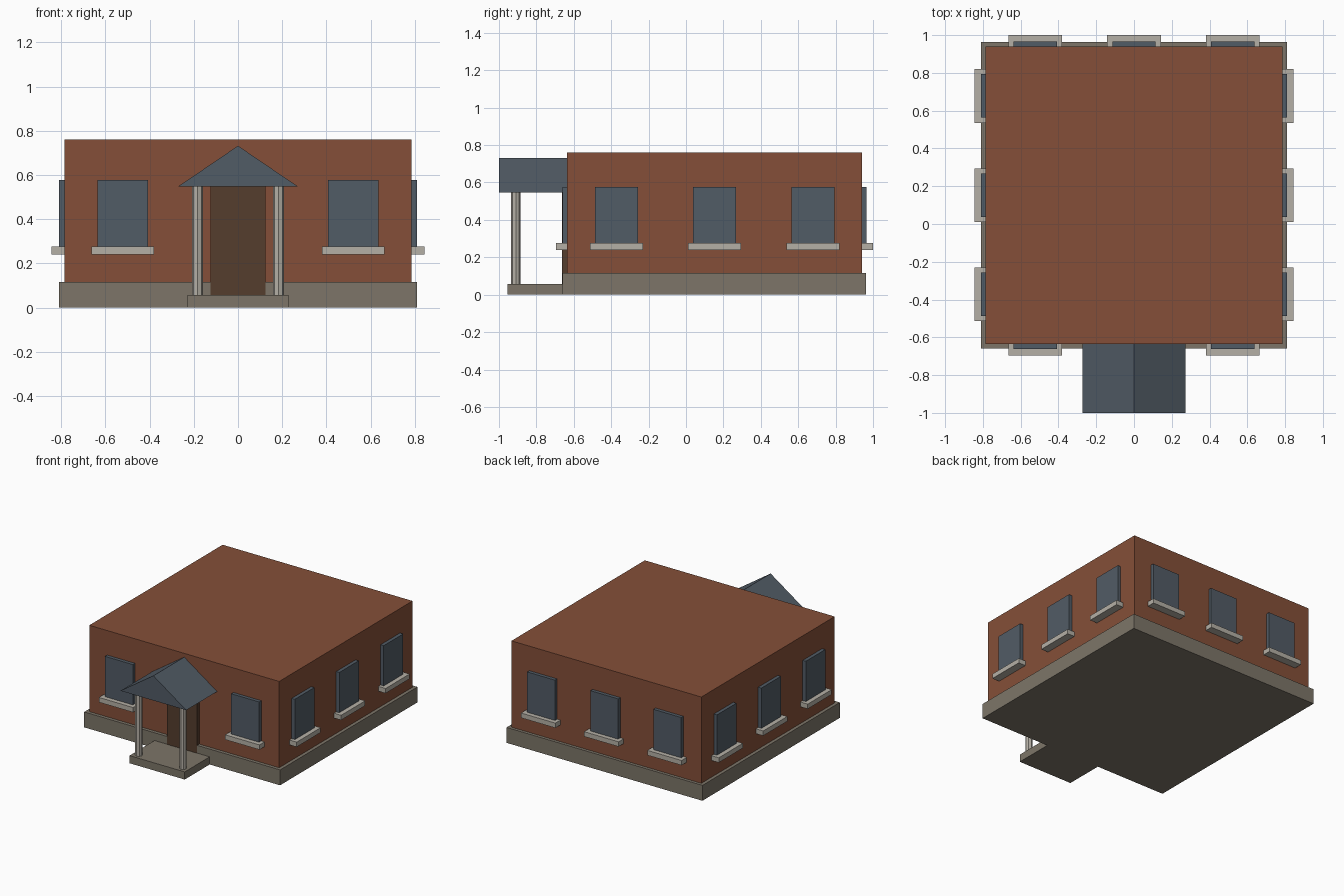
import bpy
import bmesh

cube = bpy.data.objects.get("Cube")
if cube:
    bpy.data.objects.remove(cube, do_unlink=True)


def material(name, color):
    linear = [((c + 0.055) / 1.055) ** 2.4 for c in color] + [1.0]
    mat = bpy.data.materials.new(name)
    mat.use_nodes = True
    mat.diffuse_color = linear
    mat.node_tree.nodes["Principled BSDF"].inputs["Base Color"].default_value = linear
    return mat


brick = material("brick", (0.52, 0.31, 0.22))
stone = material("foundation stone", (0.49, 0.46, 0.41))
slate = material("slate blue", (0.32, 0.36, 0.40))
trim = material("pale trim", (0.71, 0.69, 0.65))
wood = material("dark wood", (0.33, 0.24, 0.18))


def add_object(name, bm, mat):
    bmesh.ops.recalc_face_normals(bm, faces=bm.faces[:])
    mesh = bpy.data.meshes.new(name)
    bm.to_mesh(mesh)
    bm.free()
    mesh.materials.append(mat)
    obj = bpy.data.objects.new(name, mesh)
    bpy.context.collection.objects.link(obj)
    return obj


def box(name, x, y, z, mat):
    """Box from (min, max) pairs on each axis."""
    bm = bmesh.new()
    bmesh.ops.create_cube(bm, size=1)
    for v in bm.verts:
        v.co = [sum(r) / 2 + c * (r[1] - r[0]) for c, r in zip(v.co, (x, y, z))]
    return add_object(name, bm, mat)


def column(name, x, y, z, radius, mat):
    bm = bmesh.new()
    bmesh.ops.create_cone(bm, cap_ends=True, segments=8, radius1=radius,
                          radius2=radius, depth=z[1] - z[0])
    bmesh.ops.translate(bm, vec=(x, y, sum(z) / 2), verts=bm.verts[:])
    return add_object(name, bm, mat)


# Main building
WALL_X, FRONT, BACK = 0.785, -0.635, 0.94
box("foundation", (-0.81, 0.81), (-0.66, 0.963), (0, 0.115), stone)
box("brick_walls", (-WALL_X, WALL_X), (FRONT, BACK), (0.01, 0.76), brick)


# Windows and their sills: a panel standing proud of the wall
def window(name, along, wall, out, axis):
    for part, half, depth, z, mat in (
            ("window", 0.115, 0.026, (0.275, 0.577), slate),
            ("sill", 0.142, 0.06, (0.24, 0.276), trim)):
        span = (along - half, along + half)
        across = sorted((wall - 0.02 * out, wall + depth * out))
        x, y = (span, across) if axis == "x" else (across, span)
        box(f"{name}_{part}", x, y, z, mat)


for side, s in (("left", 1), ("right", -1)):
    window(f"front_{side}", 0.522 * s, FRONT, -1, "x")
    window(f"back_{side}", 0.522 * s, BACK, 1, "x")
    for place, y in (("front", -0.372), ("middle", 0.153), ("rear", 0.678)):
        window(f"{side}_{place}", y, WALL_X * s, s, "y")
window("back_middle", 0, BACK, 1, "x")

# Entrance porch
box("door", (-0.125, 0.125), (-0.662, -0.61), (0.057, 0.56), wood)
box("porch_step", (-0.228, 0.228), (-0.955, -0.64), (0, 0.057), stone)
for side, s in (("left", 1), ("right", -1)):
    column(f"{side}_porch_column", 0.183 * s, -0.91, (0.057, 0.55), 0.025, trim)

# Gabled porch roof, extruded from its triangular end
bm = bmesh.new()
gable = bm.faces.new([bm.verts.new((x, -1, z))
                      for x, z in ((-0.272, 0.547), (0.272, 0.547), (0, 0.732))])
ext = bmesh.ops.extrude_face_region(bm, geom=[gable], use_keep_orig=True)
bmesh.ops.translate(bm, vec=(0, 0.37, 0),
                    verts=[g for g in ext["geom"] if isinstance(g, bmesh.types.BMVert)])
add_object("porch_roof", bm, slate)
